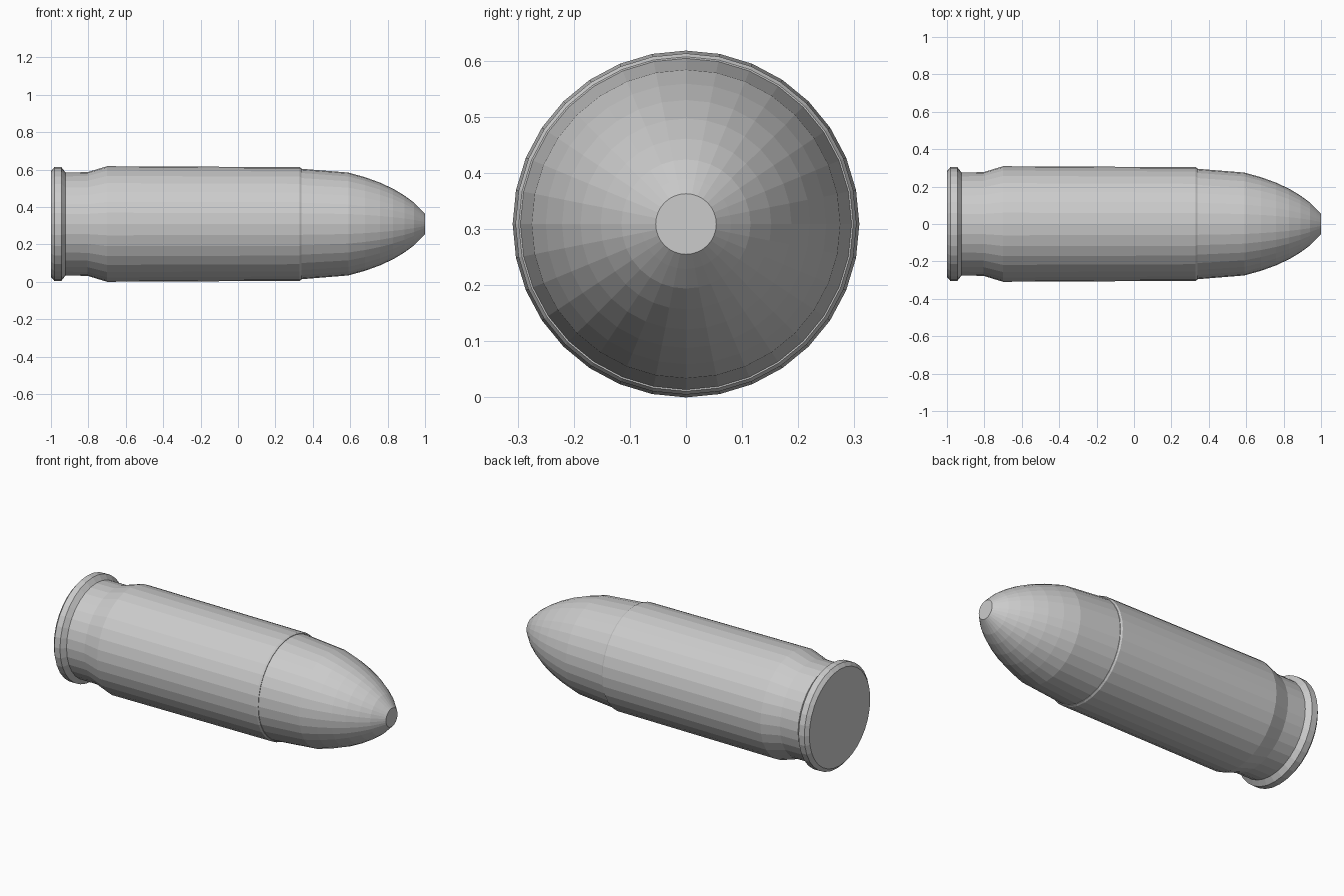
import bpy, bmesh
from math import sin, cos, pi

if "Cube" in bpy.data.objects:
    bpy.data.objects.remove(bpy.data.objects["Cube"])

SIDES = 32
AXIS_Z = 0.309


def lathe(name, profile, cap_start=False, cap_end=False):
    """Revolve (x, radius) points about the long axis."""
    bm = bmesh.new()
    rings = [[bm.verts.new((x, r * sin(2 * pi * i / SIDES), AXIS_Z + r * cos(2 * pi * i / SIDES)))
              for i in range(SIDES)] for x, r in profile]
    for a, b in zip(rings, rings[1:]):
        for i in range(SIDES):
            j = (i + 1) % SIDES
            bm.faces.new((a[i], a[j], b[j], b[i]))
    if cap_start:
        bm.faces.new(rings[0])
    if cap_end:
        bm.faces.new(rings[-1])
    bmesh.ops.recalc_face_normals(bm, faces=bm.faces)
    mesh = bpy.data.meshes.new(name)
    bm.to_mesh(mesh)
    bm.free()
    obj = bpy.data.objects.new(name, mesh)
    bpy.context.collection.objects.link(obj)
    return obj


# Case: rim, extractor groove, taper, body and rolled mouth
lathe("case", [(-1.0, 0.283), (-0.982, 0.304), (-0.945, 0.304), (-0.922, 0.276),
               (-0.805, 0.277), (-0.70, 0.309), (0.33, 0.304), (0.34, 0.298),
               (0.34, 0.29)], cap_start=True)

# Bullet: slight taper, then a rounded nose with a flat tip
lathe("bullet", [(0.33, 0.296), (0.59, 0.275), (0.68, 0.25), (0.76, 0.221),
                 (0.83, 0.188), (0.89, 0.152), (0.94, 0.115), (0.975, 0.08),
                 (1.0, 0.054)], cap_start=True, cap_end=True)
